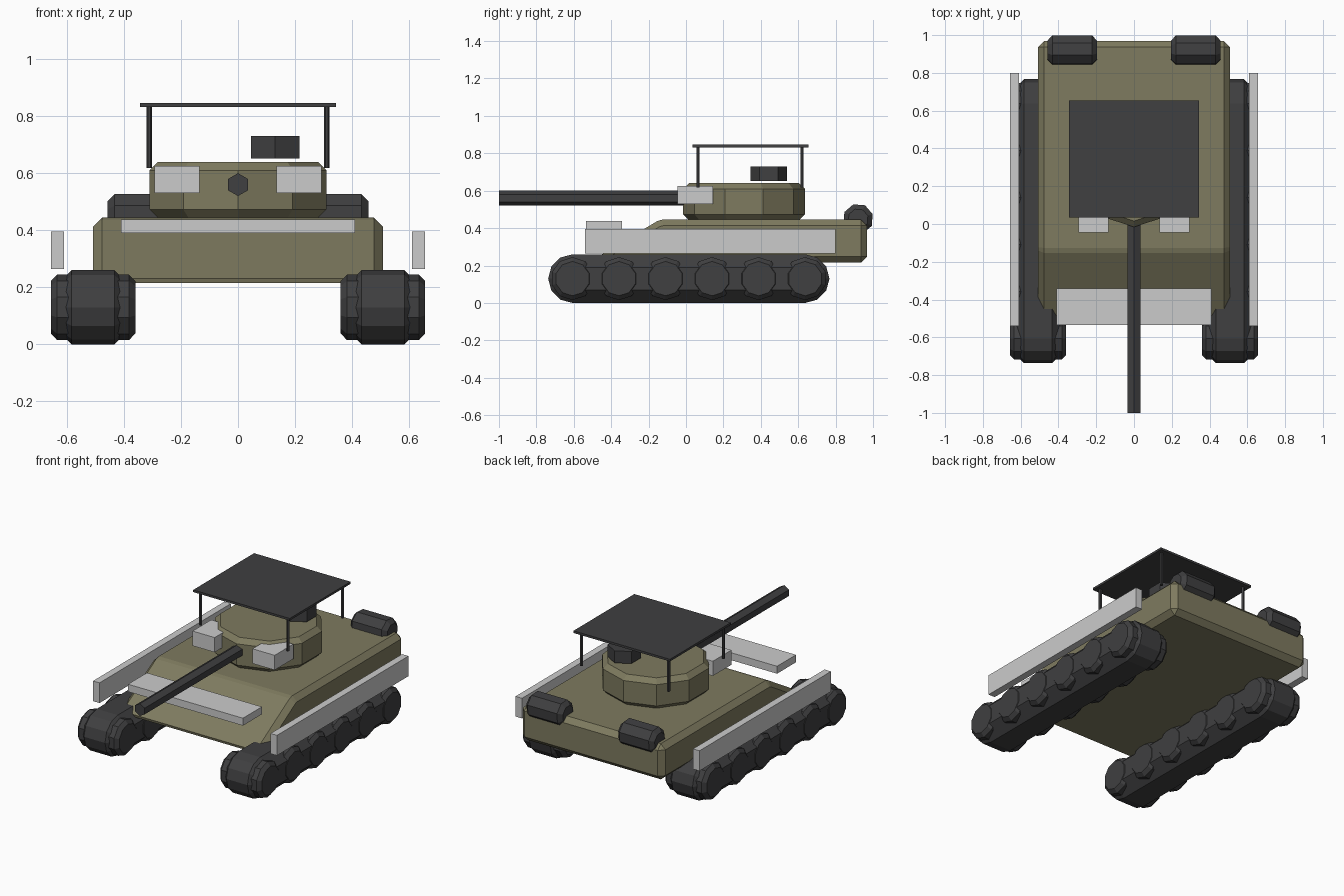
import bpy, bmesh
from math import sin, cos, pi, radians

if "Cube" in bpy.data.objects:
    bpy.data.objects.remove(bpy.data.objects["Cube"])


def material(name, rgb):
    m = bpy.data.materials.new(name)
    m.diffuse_color = (*rgb, 1)
    m.use_nodes = True
    m.node_tree.nodes["Principled BSDF"].inputs["Base Color"].default_value = m.diffuse_color
    return m


OLIVE = material("olive", (0.21, 0.197, 0.115))
DARK = material("dark", (0.05, 0.05, 0.052))


def prism(name, pts, axis, lo, hi, mat=None, bevel=0.0):
    """Extrude a closed outline along an axis; optionally chamfer its sharp edges."""
    def place(p, t):
        a, b = p
        return {"x": (t, a, b), "y": (a, t, b), "z": (a, b, t)}[axis]
    bm = bmesh.new()
    ends = [[bm.verts.new(place(p, t)) for p in pts] for t in (lo, hi)]
    for ring in ends:
        bm.faces.new(ring)
    n = len(pts)
    for i in range(n):
        j = (i + 1) % n
        bm.faces.new((ends[0][i], ends[0][j], ends[1][j], ends[1][i]))
    bmesh.ops.recalc_face_normals(bm, faces=bm.faces)
    me = bpy.data.meshes.new(name)
    bm.to_mesh(me)
    bm.free()
    ob = bpy.data.objects.new(name, me)
    bpy.context.collection.objects.link(ob)
    if mat:
        me.materials.append(mat)
    if bevel:
        mod = ob.modifiers.new("chamfer", "BEVEL")
        mod.width = bevel
        mod.segments = 1
        mod.limit_method = "ANGLE"
        mod.angle_limit = radians(50)
        mod.use_clamp_overlap = False
    return ob


def ngon(n, r, cx, cy, start=0.0):
    return [(cx + r * cos(start + 2 * pi * i / n), cy + r * sin(start + 2 * pi * i / n))
            for i in range(n)]


def box(name, x, y, z, mat=None):
    return prism(name, [(x[0], y[0]), (x[1], y[0]), (x[1], y[1]), (x[0], y[1])],
                 "z", z[0], z[1], mat)


def span(side, a, b):
    return sorted((side * a, side * b))


# Hull with sloped front plate
prism("hull", [(-0.525, 0.215), (-0.153, 0.438), (-0.127, 0.445), (0.968, 0.445), (0.968, 0.215)],
      "x", -0.508, 0.508, OLIVE, 0.032)

# Ten-sided turret, one corner facing forward
prism("turret", ngon(10, 0.326, 0, 0.31, -pi / 2), "z", 0.443, 0.64, OLIVE, 0.03)

# Gun barrel and roof hatch
prism("gun_barrel", ngon(6, 0.04, 0, 0.56, pi / 2), "y", -1.0, 0.15, DARK)
prism("roof_hatch", ngon(6, 0.098, 0.13, 0.443, pi / 2), "z", 0.652, 0.73, DARK)

# Overhead canopy on four posts
box("canopy", (-0.344, 0.344), (0.035, 0.655), (0.832, 0.846), DARK)

# Front armour plate
box("front_plate", (-0.41, 0.41), (-0.535, -0.342), (0.39, 0.438))

# Track outline: two half rounds joined by straight runs
R, FRONT, REAR = 0.13, -0.607, 0.637
track = [(REAR + R * cos(a), R + R * sin(a)) for a in (-pi / 2 + pi * i / 6 for i in range(7))]
track += [(FRONT + R * cos(a), R + R * sin(a)) for a in (pi / 2 + pi * i / 6 for i in range(7))]

for side, label in ((-1, "left"), (1, "right")):
    # Running gear: chamfered track loop with road wheels poking out of the chamfer
    prism(f"{label}_track", track, "x", *span(side, 0.363, 0.653), DARK, 0.07)
    for i in range(6):
        y = FRONT + (REAR - FRONT) * i / 5
        prism(f"{label}_wheel_{i + 1}", ngon(10, 0.115, y, R, pi / 2), "x",
              *span(side, 0.36, 0.656), DARK, 0.022)
    # Side skirt and turret cheek block
    box(f"{label}_skirt", span(side, 0.61, 0.656), (-0.54, 0.8), (0.265, 0.395))
    box(f"{label}_cheek_block", span(side, 0.135, 0.293), (-0.045, 0.145), (0.53, 0.625))
    # Rear fuel drum
    prism(f"{label}_fuel_drum", ngon(8, 0.082, 0.92, 0.449, pi / 10), "x",
          *span(side, 0.197, 0.457), DARK, 0.025)
    # Canopy posts
    for y, place in ((0.064, "front"), (0.62, "rear")):
        prism(f"{label}_{place}_post", ngon(6, 0.01, side * 0.311, y), "z", 0.618, 0.836, DARK)
